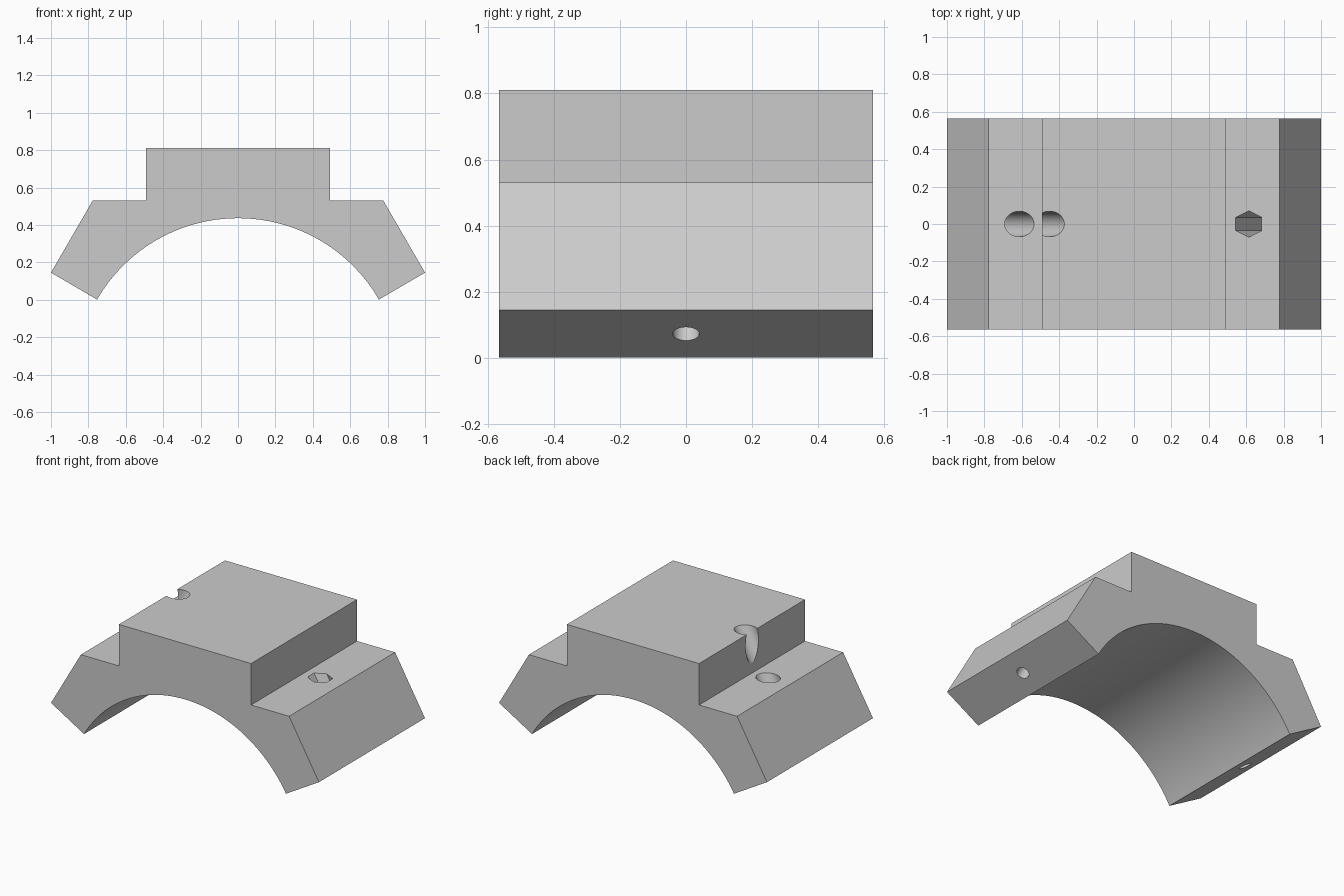
import bpy
import bmesh
from math import sin, cos, radians
from mathutils import Matrix, Vector

if "Cube" in bpy.data.objects:
    bpy.data.objects.remove(bpy.data.objects["Cube"], do_unlink=True)

DEPTH = 1.13           # length along y
RADIUS = 0.87          # radius of the arched underside
CENTRE_Z = -0.434      # centre of the arch
TILT = radians(30)     # lean of the legs and their bolt holes
ARC_STEPS = 64

grey = bpy.data.materials.new("plain_grey")
grey.use_nodes = True
colour = (0.6, 0.6, 0.6, 1)
grey.diffuse_color = colour
grey.node_tree.nodes["Principled BSDF"].inputs["Base Color"].default_value = colour


def make_object(name, bm):
    bmesh.ops.recalc_face_normals(bm, faces=bm.faces)
    mesh = bpy.data.meshes.new(name)
    bm.to_mesh(mesh)
    bm.free()
    mesh.materials.append(grey)
    obj = bpy.data.objects.new(name, mesh)
    bpy.context.collection.objects.link(obj)
    return obj


# Clamp body: stepped outline above, round arch below, extruded along y
outer = [(1, 0.145), (0.777, 0.53), (0.493, 0.53), (0.493, 0.81)]
outline = outer + [(-x, z) for x, z in reversed(outer)]
for i in range(ARC_STEPS + 1):
    a = radians(-60 + 120 * i / ARC_STEPS)
    outline.append((RADIUS * sin(a), CENTRE_Z + RADIUS * cos(a)))

bm = bmesh.new()
face = bm.faces.new([bm.verts.new((x, -DEPTH / 2, z)) for x, z in outline])
extruded = bmesh.ops.extrude_face_region(bm, geom=[face])
moved = [g for g in extruded["geom"] if isinstance(g, bmesh.types.BMVert)]
bmesh.ops.translate(bm, verts=moved, vec=(0, DEPTH, 0))
body = make_object("clamp_body", bm)


def cut(name, side, radius, sides, start, end):
    """Cut a hole along the leg axis, measured up from the middle of its foot."""
    axis = Vector((-side * sin(TILT), 0, cos(TILT)))
    middle = Vector((side * 0.877, 0, 0.072)) + axis * (start + end) / 2
    matrix = Matrix.Translation(middle) @ Matrix.Rotation(-side * TILT, 4, "Y")
    bm = bmesh.new()
    bmesh.ops.create_cone(bm, cap_ends=True, segments=sides, radius1=radius,
                          radius2=radius, depth=end - start, matrix=matrix)
    cutter = make_object(name, bm)
    cutter.hide_render = True
    mod = body.modifiers.new(name, "BOOLEAN")
    mod.operation = "DIFFERENCE"
    mod.solver = "EXACT"
    mod.object = cutter
    bpy.context.view_layer.objects.active = body
    bpy.ops.object.modifier_apply(modifier=name)
    bpy.data.objects.remove(cutter, do_unlink=True)


# Bolt holes through both feet
for side in (-1, 1):
    cut("bolt_hole", side, 0.04, 32, -0.1, 0.3)

# Round bolt head recess runs out through the raised block; nut pocket is six-sided
cut("bolt_head_recess", -1, 0.068, 48, 0.2, 1.0)
cut("nut_pocket", 1, 0.07, 6, 0.2, 0.58)

# Smooth the arch and bores, keep the corners crisp
bpy.ops.object.select_all(action="DESELECT")
body.select_set(True)
bpy.context.view_layer.objects.active = body
bpy.ops.object.shade_smooth_by_angle(angle=radians(30))
